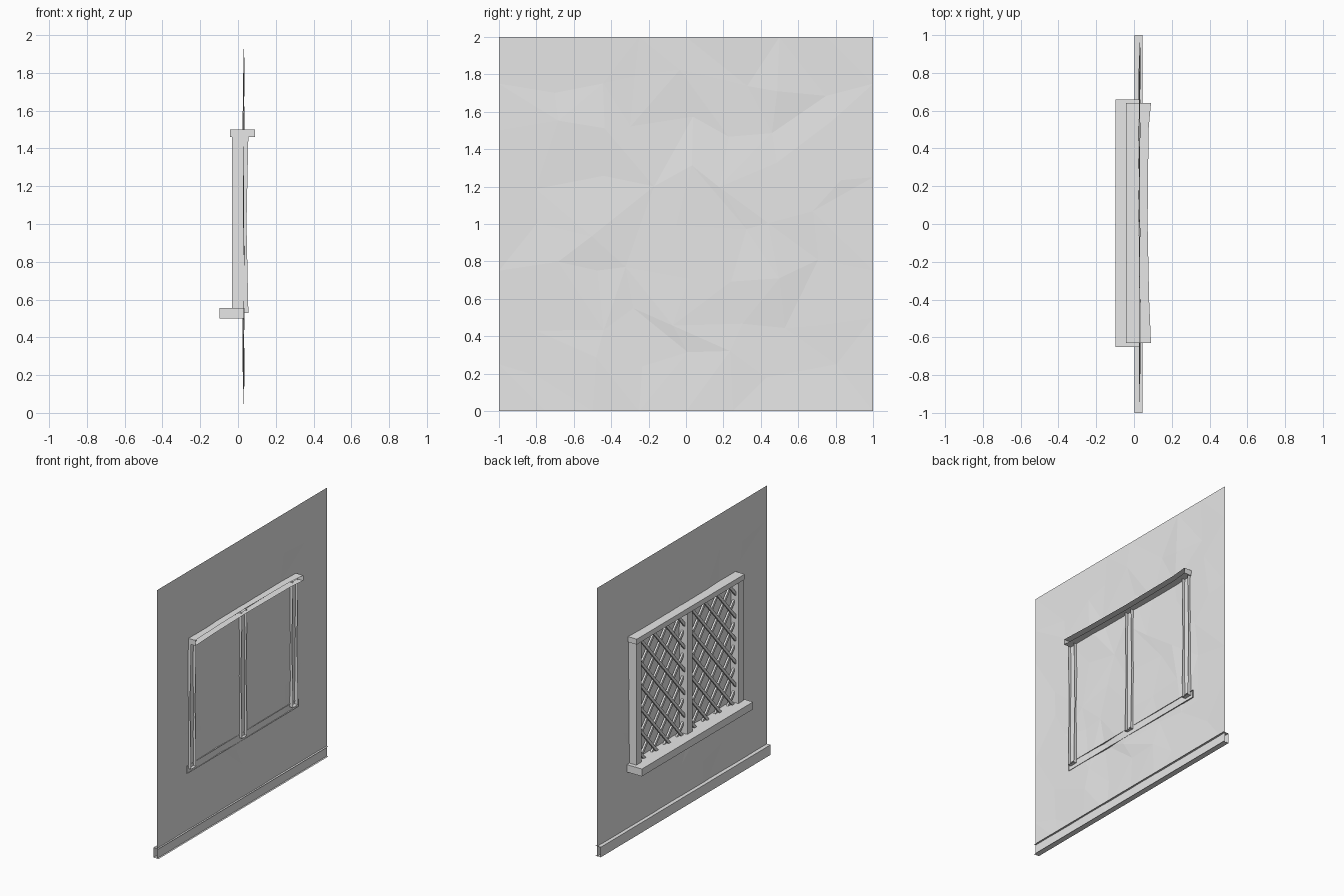
import bpy, bmesh, math, random
from mathutils import Vector, Matrix

random.seed(4)
cube = bpy.data.objects.get("Cube")
if cube:
    bpy.data.objects.remove(cube, do_unlink=True)

# One pale grey for everything
plaster = bpy.data.materials.new("pale_grey")
plaster.use_nodes = True
colour = (0.8, 0.8, 0.8, 1)
plaster.diffuse_color = colour
plaster.node_tree.nodes["Principled BSDF"].inputs["Base Color"].default_value = colour


def finish(name, bm, recalc=True):
    if recalc:
        bmesh.ops.recalc_face_normals(bm, faces=bm.faces)
    mesh = bpy.data.meshes.new(name)
    bm.to_mesh(mesh)
    bm.free()
    mesh.materials.append(plaster)
    obj = bpy.data.objects.new(name, mesh)
    bpy.context.collection.objects.link(obj)
    return obj


def channel(name, along, stations, low, high, front, caps=True):
    """Three-sided trim, open towards +x; stations are (position, back x)."""
    bm = bmesh.new()
    rings = []
    for pos, back in stations:
        ring = []
        for x, side in ((back, low), (front, low), (front, high), (back, high)):
            co = (x, pos, side) if along == "y" else (x, side, pos)
            ring.append(bm.verts.new(co))
        rings.append(ring)
    for a, b in zip(rings, rings[1:]):
        for i in range(3):
            bm.faces.new((a[i], a[i + 1], b[i + 1], b[i]))
    if caps:
        bm.faces.new(rings[0])
        bm.faces.new(rings[-1][::-1])
    return finish(name, bm)


# Uneven plaster wall: a jittered, triangulated sheet
bm = bmesh.new()
N = 8
grid = []
for i in range(N + 1):
    row = []
    for j in range(N + 1):
        y, z, x = -1 + 2 * i / N, 2 * j / N, 0.032
        if 0 < i < N and 0 < j < N:
            y += random.uniform(-0.08, 0.08)
            z += random.uniform(-0.08, 0.08)
            x += random.uniform(-0.008, 0.004)
            x += 0.013 * math.exp(-((y - 0.1) ** 2 + (z - 0.9) ** 2) / 0.05)
        row.append(bm.verts.new((x, y, z)))
    grid.append(row)
for i in range(N):
    for j in range(N):
        a, b = grid[i][j], grid[i + 1][j]
        c, d = grid[i + 1][j + 1], grid[i][j + 1]
        if random.random() < 0.5:
            bm.faces.new((a, b, c))
            bm.faces.new((a, c, d))
        else:
            bm.faces.new((a, b, d))
            bm.faces.new((b, c, d))
finish("wall", bm, recalc=False)

# Skirting, sill and lintel
channel("skirting", "y", [(-1, 0.045), (1, 0.045)], 0, 0.075, 0.003, caps=False)
channel("window_sill", "y", [(-0.65, 0.035), (0.66, 0.035)], 0.5, 0.555, -0.098)
channel("window_lintel", "y",
        [(-0.63, 0.09), (-0.4, 0.08), (0, 0.072), (0.5, 0.077), (0.64, 0.09)],
        1.46, 1.5, -0.042)

# Window posts
for name, y in (("right_post", -0.6), ("middle_post", 0), ("left_post", 0.6)):
    channel(name, "z", [(0.53, 0.055), (1.0, 0.045), (1.47, 0.055)],
            y - 0.03, y + 0.03, -0.032)


def lattice(name, y0, y1, z0, z1):
    """Two crossing layers of thin bars, clipped to the panel."""
    bm = bmesh.new()
    slope, step = 1.15, 0.17
    rise = slope * (y1 - y0)
    for sign, x in ((1, -0.007), (-1, 0.007)):
        count = int((z1 - z0 + rise) / step) + 1
        for k in range(count):
            start = z0 - rise + (k + 0.5) * step
            # Height of the bar at distance t across the panel
            lo = max(0, (z0 - start) / slope)
            hi = min(y1 - y0, (z1 - start) / slope)
            if hi - lo < 0.02:
                continue
            ends = []
            for t in (lo, hi):
                y = y0 + t if sign > 0 else y1 - t
                ends.append(Vector((x, y, start + slope * t)))
            d = ends[1] - ends[0]
            angle = math.atan2(d.z, d.y)
            matrix = (Matrix.Translation((ends[0] + ends[1]) / 2)
                      @ Matrix.Rotation(angle, 4, "X")
                      @ Matrix.Diagonal((0.014, d.length, 0.02, 1)))
            bmesh.ops.create_cube(bm, size=1, matrix=matrix)
    finish(name, bm)


lattice("right_lattice", -0.575, -0.025, 0.55, 1.465)
lattice("left_lattice", 0.025, 0.575, 0.55, 1.465)
